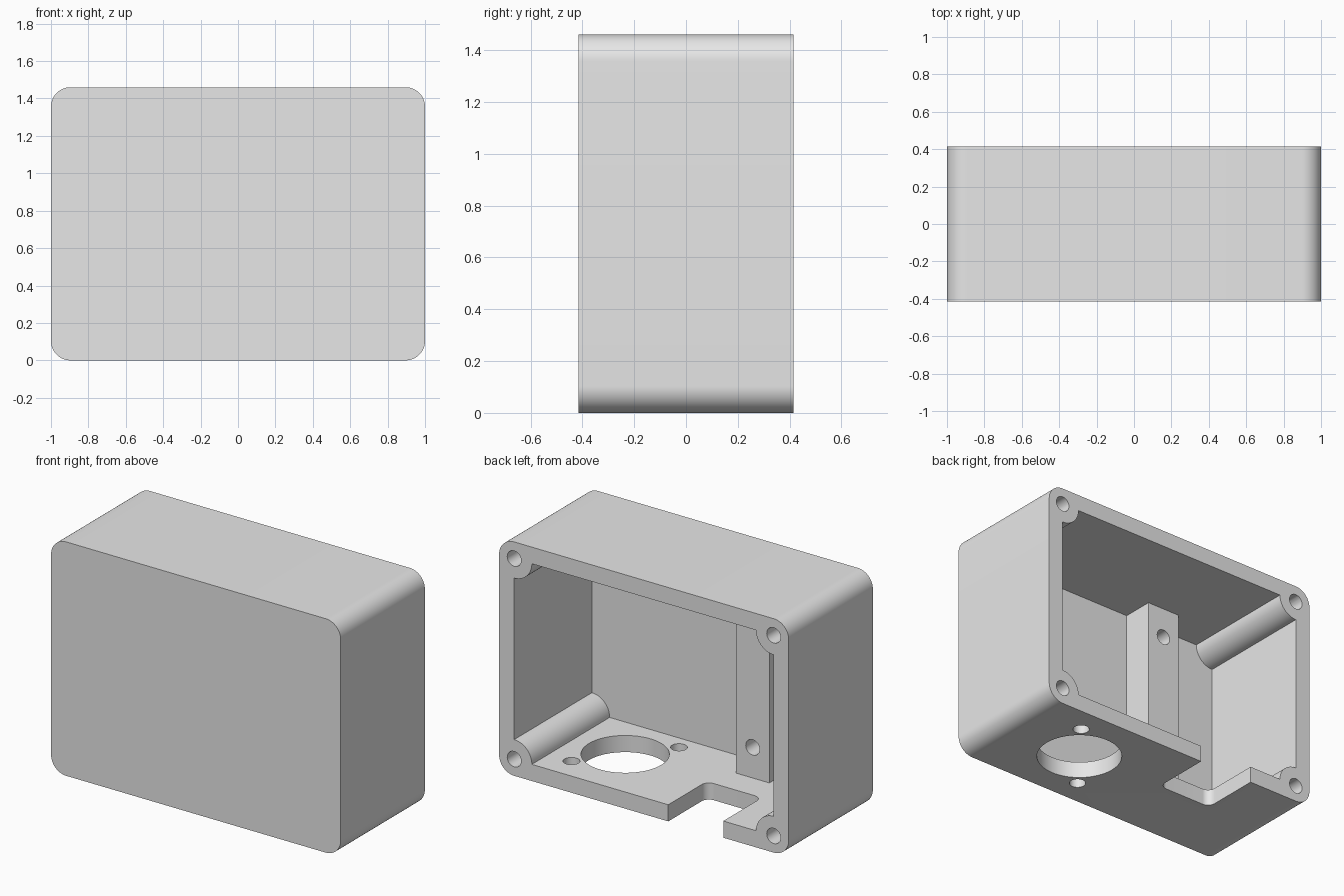
import bpy, bmesh, math
from mathutils import Matrix

if "Cube" in bpy.data.objects:
    bpy.data.objects.remove(bpy.data.objects["Cube"])

HALF_W, HALF_D, HEIGHT = 1.0, 0.415, 1.46
WALL, FRONT_WALL, BOSS_R, HOLE_R = 0.104, 0.063, 0.122, 0.048
INNER_X, MID_Z = HALF_W - WALL, HEIGHT / 2
INNER_Z = MID_Z - WALL
FRONT_Y = -HALF_D + FRONT_WALL

grey = bpy.data.materials.new("light grey plastic")
grey.use_nodes = True
colour = (0.8, 0.8, 0.8, 1)
grey.diffuse_color = colour
grey.node_tree.nodes["Principled BSDF"].inputs["Base Color"].default_value = colour


def prism(name, outline, depth, matrix):
    """Extrude a 2D outline along local z, then place it with the matrix."""
    bm = bmesh.new()
    face = bm.faces.new([bm.verts.new((u, v, 0)) for u, v in outline])
    extruded = bmesh.ops.extrude_face_region(bm, geom=[face])
    top = [g for g in extruded["geom"] if isinstance(g, bmesh.types.BMVert)]
    bmesh.ops.translate(bm, verts=top, vec=(0, 0, depth))
    bm.transform(matrix)
    bmesh.ops.recalc_face_normals(bm, faces=bm.faces)
    mesh = bpy.data.meshes.new(name)
    bm.to_mesh(mesh)
    bm.free()
    mesh.materials.append(grey)
    obj = bpy.data.objects.new(name, mesh)
    bpy.context.collection.objects.link(obj)
    return obj


def corner_outline(hw, hh, r, scooped=False, steps=16):
    """Rectangle with rounded corners, or with quarter circles bitten out."""
    points = []
    for i, (sx, sy) in enumerate([(1, 1), (-1, 1), (-1, -1), (1, -1)]):
        inset = 0 if scooped else r
        cx, cy = sx * (hw - inset), sy * (hh - inset)
        for k in range(steps + 1):
            t = k / steps
            turn = i + (1 - t + 2 if scooped else t)
            if scooped:
                turn = i + 3 - t
            a = turn * math.pi / 2
            points.append((cx + r * math.cos(a), cy + r * math.sin(a)))
    return points


def circle(r, sides):
    return [(r * math.cos(2 * math.pi * k / sides), r * math.sin(2 * math.pi * k / sides))
            for k in range(sides)]


def along_y(x, y, z):
    """Outline lies in x-z, and the depth runs towards the front (-y)."""
    return Matrix.Translation((x, y, z)) @ Matrix.Rotation(math.pi / 2, 4, "X")


def combine(target, tool, operation):
    mod = target.modifiers.new(operation.lower(), "BOOLEAN")
    mod.object, mod.operation, mod.solver = tool, operation, "EXACT"
    bpy.context.view_layer.objects.active = target
    bpy.ops.object.modifier_apply(modifier=mod.name)
    bpy.data.objects.remove(tool)


# Shell with a cavity whose corners leave the screw bosses standing
case = prism("enclosure_case", corner_outline(HALF_W, MID_Z, WALL), 2 * HALF_D,
             along_y(0, HALF_D, MID_Z))
cavity = prism("cavity", corner_outline(INNER_X, INNER_Z, BOSS_R, scooped=True),
               HALF_D + 0.1 - FRONT_Y, along_y(0, HALF_D + 0.1, MID_Z))
combine(case, cavity, "DIFFERENCE")

# Upright mounting rib on the front wall
rib_x, rib_y, rib_half = -0.354, -0.152, 0.115
rib = prism("mounting_rib",
            [(-rib_half, -INNER_Z - 0.03), (rib_half, -INNER_Z - 0.03),
             (rib_half, INNER_Z + 0.03), (-rib_half, INNER_Z + 0.03)],
            rib_y - FRONT_Y + 0.03, along_y(rib_x, rib_y, MID_Z))
combine(case, rib, "UNION")

# Screw holes in the corner bosses and in the rib
for sz in (-1, 1):
    for sx in (-1, 1):
        hole = prism("boss_hole", circle(HOLE_R, 32), 0.55,
                     along_y(sx * INNER_X, HALF_D + 0.05, MID_Z + sz * INNER_Z))
        combine(case, hole, "DIFFERENCE")
    hole = prism("rib_hole", circle(HOLE_R, 32), 0.22,
                 along_y(rib_x, rib_y + 0.03, MID_Z + sz * 0.435))
    combine(case, hole, "DIFFERENCE")

# Round opening and its two screw holes through the floor
port_x = 0.42
for dx, dy, r, sides in [(0, 0, 0.25, 64), (0.196, 0.25, HOLE_R, 32), (-0.196, -0.25, HOLE_R, 32)]:
    port = prism("floor_hole", circle(r, sides), WALL + 0.1,
                 Matrix.Translation((port_x + dx, dy, -0.05)))
    combine(case, port, "DIFFERENCE")

# Cable notch in the rear edge of the floor, rounded at its inner end
notch_half, notch_front = 0.19, 0.035
notch = prism("cable_notch", corner_outline(notch_half, 0.3, 0.05), WALL + 0.1,
              Matrix.Translation((-0.358, notch_front + 0.3, -0.05)))
notch_rear = prism("notch_rear", [(-notch_half, 0.2), (notch_half, 0.2),
                                  (notch_half, 0.7), (-notch_half, 0.7)], WALL + 0.1,
                   Matrix.Translation((-0.358, 0, -0.05)))
combine(notch, notch_rear, "UNION")
combine(case, notch, "DIFFERENCE")

# Smooth the curved walls while keeping crisp edges
bpy.ops.object.select_all(action="DESELECT")
case.select_set(True)
bpy.context.view_layer.objects.active = case
bpy.ops.object.shade_smooth_by_angle(angle=math.radians(30))
